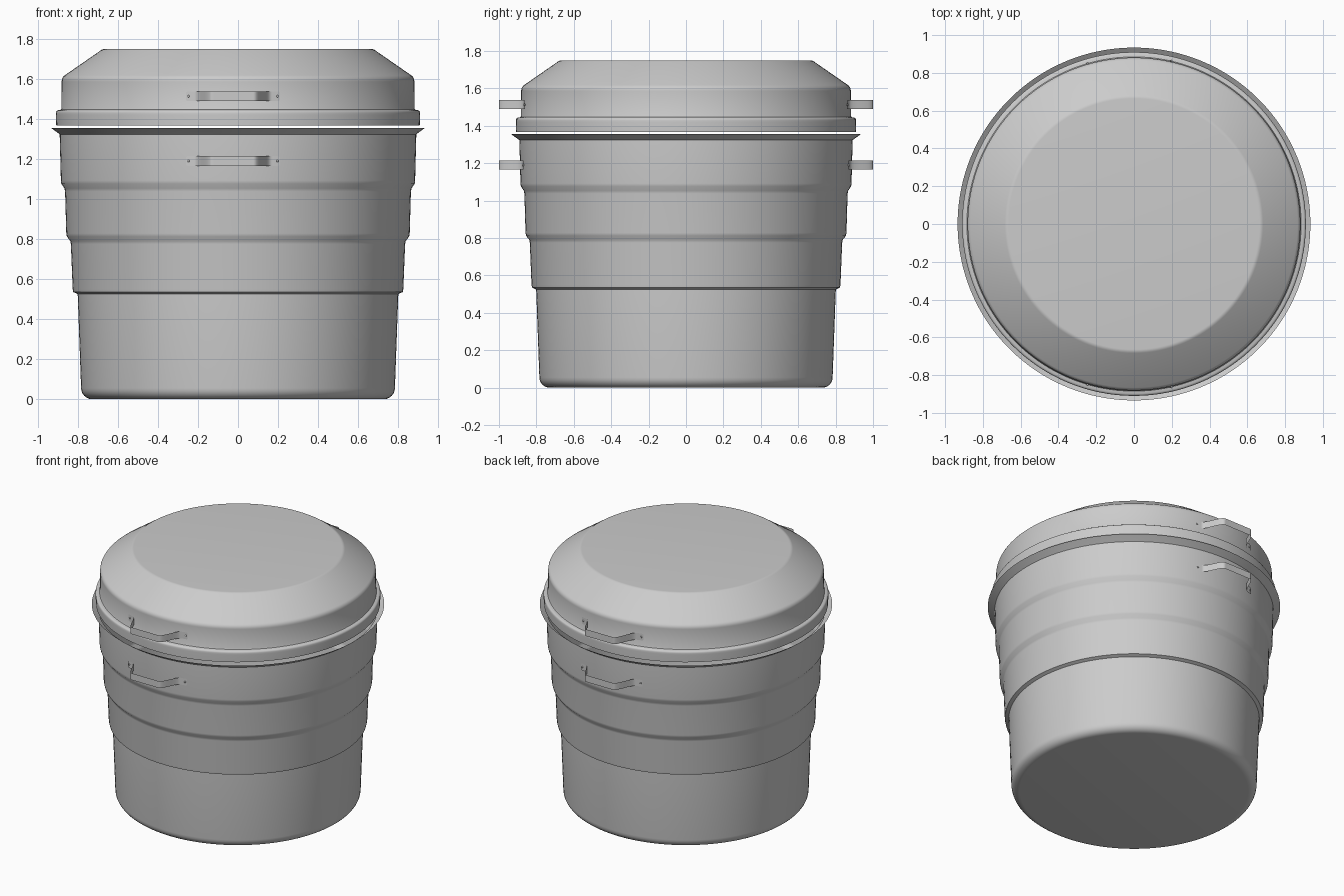
import bpy, bmesh, math

if "Cube" in bpy.data.objects:
    bpy.data.objects.remove(bpy.data.objects["Cube"])

SEGMENTS = 128


def finish(name, bm):
    bmesh.ops.remove_doubles(bm, verts=bm.verts, dist=1e-5)
    mesh = bpy.data.meshes.new(name)
    bm.to_mesh(mesh)
    bm.free()
    ob = bpy.data.objects.new(name, mesh)
    bpy.context.collection.objects.link(ob)
    bpy.ops.object.select_all(action='DESELECT')
    ob.select_set(True)
    bpy.context.view_layer.objects.active = ob
    bpy.ops.object.shade_smooth_by_angle(angle=math.radians(32))
    return ob


def lathe(name, profile):
    """Turn a list of (radius, z) points around the z axis."""
    bm = bmesh.new()
    verts = [bm.verts.new((r, 0, z)) for r, z in profile]
    edges = [bm.edges.new(pair) for pair in zip(verts, verts[1:])]
    bmesh.ops.spin(bm, geom=verts + edges, cent=(0, 0, 0), axis=(0, 0, 1),
                   angle=math.tau, steps=SEGMENTS)
    bmesh.ops.remove_doubles(bm, verts=bm.verts, dist=1e-5)
    bmesh.ops.recalc_face_normals(bm, faces=bm.faces)
    # point the normals of the open shell away from the inside
    bm.faces.ensure_lookup_table()
    wall = max(bm.faces, key=lambda f: f.calc_area() * abs(f.normal.z < 0.3))
    c = wall.calc_center_median()
    if wall.normal.x * c.x + wall.normal.y * c.y < 0:
        bmesh.ops.reverse_faces(bm, faces=bm.faces)
    return finish(name, bm)


def arc(cr, cz, rad, a0, a1, n=6):
    return [(cr + rad * math.cos(math.radians(a0 + (a1 - a0) * i / n)),
             cz + rad * math.sin(math.radians(a0 + (a1 - a0) * i / n)))
            for i in range(n + 1)]


# Pot body with three stepped rings and a flared rim
lathe("pot_body", [(0, 0)] + arc(0.729, 0.055, 0.055, -90, 0) + [
    (0.801, 0.525), (0.823, 0.535), (0.826, 0.55),
    (0.835, 0.775), (0.838, 0.79), (0.855, 0.812), (0.858, 0.828),
    (0.864, 1.038), (0.867, 1.053), (0.883, 1.076), (0.885, 1.092),
    (0.891, 1.323), (0.900, 1.330), (0.934, 1.355)])

# Lid with an overhanging band, sloped shoulder and flat top
lathe("lid", [(0.908, 1.367), (0.910, 1.42)]
      + arc(0.896, 1.430, 0.014, 0, 90, 4)
      + [(0.885, 1.446), (0.882, 1.453), (0.881, 1.585)]
      + arc(0.846, 1.589, 0.035, 0, 55, 5)
      + arc(0.664, 1.715, 0.035, 55, 90, 4) + [(0, 1.75)])


def handle(name, z, radius, side):
    """Thin bent strap whose end tabs lie against the round wall."""
    bm = bmesh.new()
    n, half, mid = 64, 0.235, -0.025
    rows = []
    for i in range(n + 1):
        u = -half + 2 * half * i / n
        x = mid + u
        t = min(max((0.19 - abs(u)) / 0.085, 0), 1)
        s = t * t * (3 - 2 * t)
        wall = math.sqrt(radius ** 2 - x * x)
        y = wall * (1 - s) + 1.0 * s
        h = 0.024 if 0 < i < n else 0.02
        rows.append([bm.verts.new((x, side * y, z + k * h)) for k in (-1, 1)])
    for a, b in zip(rows, rows[1:]):
        quad = (a[0], b[0], b[1], a[1])
        bm.faces.new(quad if side < 0 else quad[::-1])
    finish(name, bm)
    # Small rivet through each tab
    for label, u in (("left", -0.222), ("right", 0.222)):
        x = mid + u
        bm = bmesh.new()
        bmesh.ops.create_uvsphere(bm, u_segments=12, v_segments=8, radius=0.006)
        rivet = finish(f"{name}_{label}_rivet", bm)
        rivet.location = (x, side * math.sqrt(radius ** 2 - x * x), z)


# Carrying handles on the front and back of the pot and lid
for place, side in (("front", -1), ("back", 1)):
    handle(f"lid_{place}_handle", 1.513, 0.886, side)
    handle(f"pot_{place}_handle", 1.19, 0.893, side)
